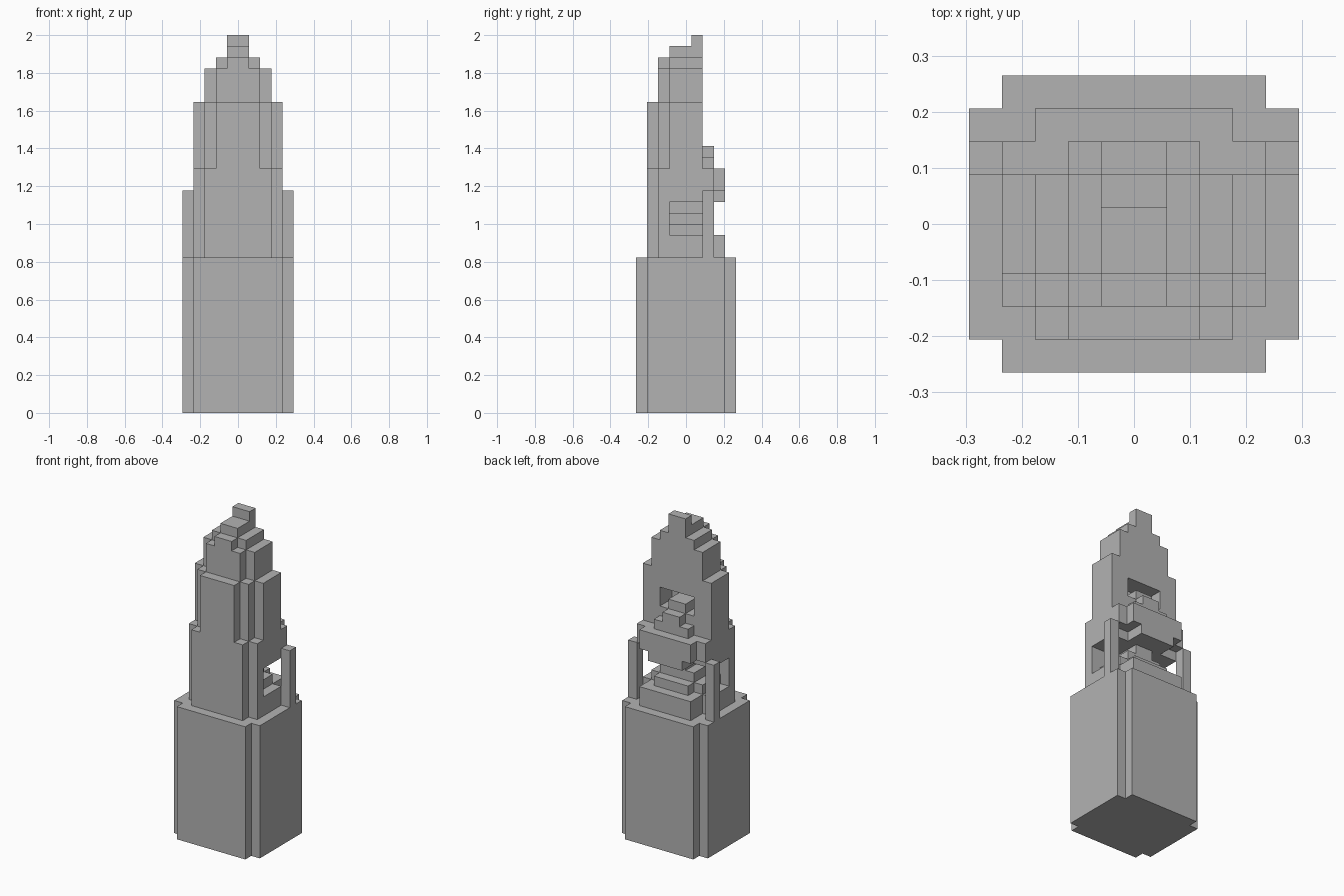
import bpy
import bmesh
from mathutils import Matrix, Vector

cube = bpy.data.objects.get("Cube")
if cube:
    bpy.data.objects.remove(cube, do_unlink=True)

U = 2 / 34  # one building block

stone = bpy.data.materials.new("grey_stone")
stone.use_nodes = True
GREY = (0.45, 0.45, 0.45, 1)
stone.diffuse_color = GREY
stone.node_tree.nodes["Principled BSDF"].inputs["Base Color"].default_value = GREY


def add_box(bm, x0, x1, y0, y1, z0, z1):
    size = Vector((x1 - x0, y1 - y0, z1 - z0)) * U
    centre = Vector((x0 + x1, y0 + y1, z0 + z1)) * U / 2
    bmesh.ops.create_cube(bm, size=1, matrix=Matrix.Translation(centre) @ Matrix.Diagonal(size).to_4x4())


def tier(name, z0, z1, centred=(), paired=()):
    """One storey: centred boxes (half width, y0, y1), mirrored boxes (x0, x1, y0, y1)."""
    bm = bmesh.new()
    for half, y0, y1 in centred:
        add_box(bm, -half, half, y0, y1, z0, z1)
    for x0, x1, y0, y1 in paired:
        add_box(bm, x0, x1, y0, y1, z0, z1)
        add_box(bm, -x1, -x0, y0, y1, z0, z1)
    mesh = bpy.data.meshes.new(name)
    bm.to_mesh(mesh)
    bm.free()
    mesh.materials.append(stone)
    obj = bpy.data.objects.new(name, mesh)
    bpy.context.collection.objects.link(obj)


# Base with notched corners
tier("base", 0, 14, [(4, -4.5, 4.5)], [(4, 5, -3.5, 3.5)])

# Lower shaft, open at the sides and back in the middle
lower = [(4, -2.5, 1.5), (3, -3.5, -2.5)]
tier("lower_shaft", 14, 16, lower)
tier("chamber_front_wall", 16, 19, [(4, -2.5, -1.5), (3, -3.5, -2.5)])
tier("chamber_lintel", 19, 22, lower)

# Stepped core inside the chamber
tier("core_bottom_step", 16, 17, [(3, -1.5, 1.5), (2, 1.5, 2.5)])
tier("core_middle_step", 17, 18, [(2, -1.5, 1.5)])
tier("core_top_step", 18, 19, [(1, -1.5, 1.5)])

# Back terrace, pillars and overhanging balcony
tier("back_terrace", 14, 16, [(3, 1.5, 3.5)])
tier("back_pillars", 14, 20, paired=[(4, 5, 1.5, 2.5)])
tier("balcony_underside", 19, 20, [(2, 1.5, 3.5)])
tier("balcony", 20, 22, [(4, 1.5, 2.5), (3, 2.5, 3.5)])
tier("balcony_lower_step", 22, 23, [(2, 1.5, 2.5)])
tier("balcony_upper_step", 23, 24, [(1, 1.5, 2.5)])

# Upper shaft with an alcove in the back
front = [(3, -2.5, -1.5), (2, -3.5, -2.5)]
tier("upper_shaft", 22, 24, [(4, -1.5, 1.5)] + front)
tier("alcove_walls", 24, 26, [(4, -1.5, -0.5)] + front, [(2, 4, -0.5, 1.5)])
tier("alcove_block", 24, 25, [(1, -0.5, 1.5)])
tier("alcove_roof", 26, 28, [(4, -1.5, 1.5)] + front)

# Stepped crown
tier("crown_lower", 28, 31, [(3, -1.5, 1.5), (2, -2.5, -1.5)])
tier("crown_middle", 31, 32, [(2, -1.5, 1.5), (1, -2.5, -1.5)])
tier("crown_upper", 32, 33, [(1, -1.5, 1.5)])
tier("crown_tip", 33, 34, [(1, 0.5, 1.5)])
